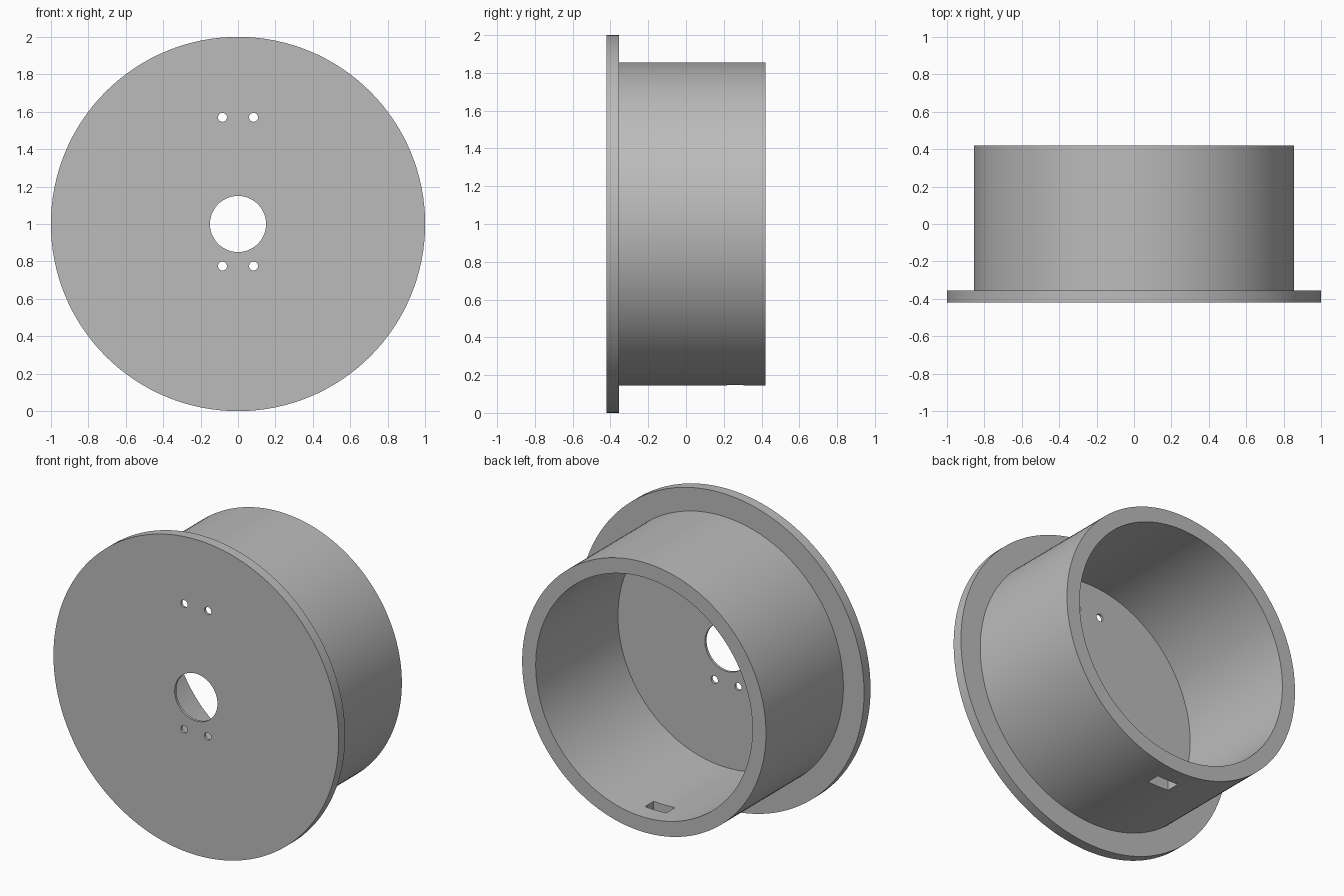
import bpy, bmesh, math
from mathutils import Matrix, Vector

if "Cube" in bpy.data.objects:
    bpy.data.objects.remove(bpy.data.objects["Cube"], do_unlink=True)

CENTRE = Vector((0, 0, 1))
FRONT, BACK = -0.42, 0.42

grey = bpy.data.materials.new("plain_grey")
grey.use_nodes = True
colour = (0.5, 0.5, 0.5, 1)
grey.diffuse_color = colour
grey.node_tree.nodes["Principled BSDF"].inputs["Base Color"].default_value = colour


def make_object(name, bm):
    bmesh.ops.recalc_face_normals(bm, faces=bm.faces)
    mesh = bpy.data.meshes.new(name)
    bm.to_mesh(mesh)
    bm.free()
    mesh.materials.append(grey)
    obj = bpy.data.objects.new(name, mesh)
    bpy.context.collection.objects.link(obj)
    return obj


def cut(target, cutter):
    cutter.hide_render = True
    mod = target.modifiers.new("cut", "BOOLEAN")
    mod.operation, mod.solver, mod.object = "DIFFERENCE", "EXACT", cutter
    bpy.context.view_layer.objects.active = target
    bpy.ops.object.modifier_apply(modifier=mod.name)
    bpy.data.objects.remove(cutter, do_unlink=True)


# Flanged cup: (radius, y) section turned around the y axis, with a centre bore
section = [(0.15, FRONT), (1, FRONT), (1, -0.355), (0.855, -0.355),
           (0.855, BACK), (0.76, BACK), (0.76, -0.404), (0.15, -0.404)]
bm = bmesh.new()
verts = [bm.verts.new((r, y, CENTRE.z)) for r, y in section]
edges = [bm.edges.new((v, verts[i - 1])) for i, v in enumerate(verts)]
bmesh.ops.spin(bm, geom=verts + edges, cent=CENTRE, axis=(0, 1, 0),
               angle=math.tau, steps=128, use_merge=True)
bmesh.ops.remove_doubles(bm, verts=bm.verts, dist=1e-5)
cup = make_object("flanged_cup", bm)

# Four small screw holes through the front plate
for x in (-0.083, 0.083):
    for z in (0.775, 1.57):
        bm = bmesh.new()
        bmesh.ops.create_cone(
            bm, cap_ends=True, segments=24, radius1=0.024, radius2=0.024, depth=0.2,
            matrix=Matrix.Translation((x, FRONT, z)) @ Matrix.Rotation(math.pi / 2, 4, "X"))
        cut(cup, make_object("screw_hole_cutter", bm))

# Rectangular slot through the bottom of the wall
bm = bmesh.new()
bmesh.ops.create_cube(bm, size=1, matrix=Matrix.Translation((0, 0.26, 0.2))
                      @ Matrix.Diagonal((0.15, 0.087, 0.3, 1)))
cut(cup, make_object("slot_cutter", bm))

# Smooth curved walls, sharp rims
bpy.ops.object.select_all(action="DESELECT")
cup.select_set(True)
bpy.context.view_layer.objects.active = cup
bpy.ops.object.shade_smooth_by_angle(angle=math.radians(30))
